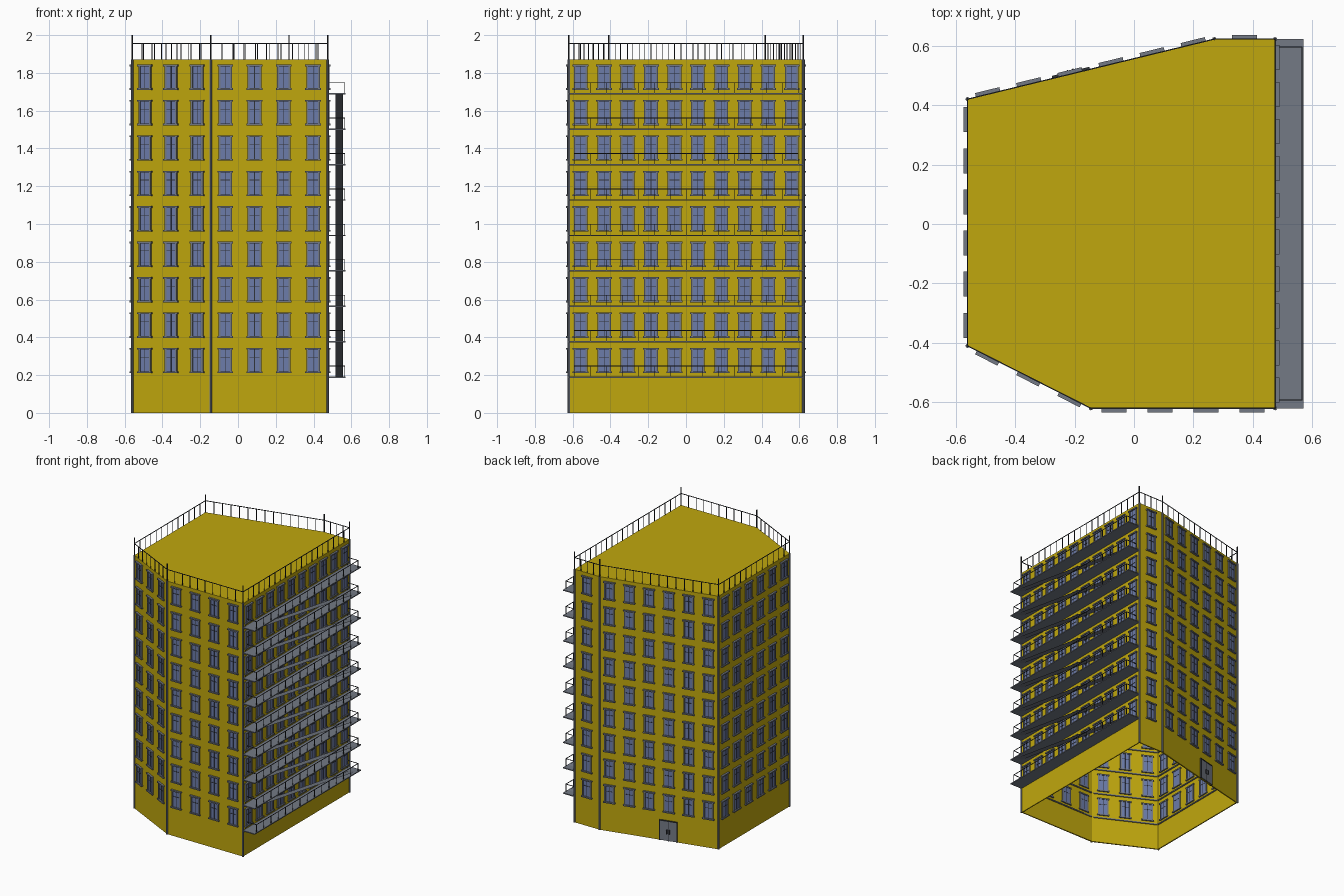
import bpy, bmesh
from math import ceil
from mathutils import Matrix, Vector

cube = bpy.data.objects.get("Cube")
if cube:
    bpy.data.objects.remove(cube)


def material(name, rgb):
    m = bpy.data.materials.new(name)
    m.use_nodes = True
    m.diffuse_color = (*rgb, 1)
    m.node_tree.nodes["Principled BSDF"].inputs["Base Color"].default_value = (*rgb, 1)
    return m


YELLOW = material("yellow wall", (0.53, 0.39, 0.004))
GREY = material("slate grey", (0.175, 0.195, 0.235))
GLASS = material("blue glass", (0.15, 0.20, 0.40))
DARK = material("dark iron", (0.03, 0.033, 0.04))

CORNERS = [Vector(p) for p in ((-.56, -.41, 0), (-.145, -.62, 0), (.475, -.62, 0),
                               (.475, .622, 0), (.27, .622, 0), (-.56, .42, 0))]
WINDOWS = [3, 4, 10, 1, 6, 6]      # windows per storey on each wall
ROOF, STOREY, FLOORS, FIRST = 1.87, 0.1875, 9, 0.19


def box(bm, lo, hi, frame=Matrix()):
    lo, hi = Vector(lo), Vector(hi)
    m = frame @ Matrix.Translation((lo + hi) / 2) @ Matrix.Diagonal((*(hi - lo), 1))
    bmesh.ops.create_cube(bm, size=1, matrix=m)


def finish(bm, name, mat):
    mesh = bpy.data.meshes.new(name)
    bm.to_mesh(mesh)
    bm.free()
    mesh.materials.append(mat)
    ob = bpy.data.objects.new(name, mesh)
    bpy.context.collection.objects.link(ob)
    return ob


def wall_frame(a, b):
    """Local x runs along the wall, local -y points outward."""
    u = (b - a).normalized()
    inward = Vector((-u.y, u.x, 0))
    m = Matrix((u, inward, (0, 0, 1))).transposed().to_4x4()
    return Matrix.Translation(a) @ m


WALLS = []
for i, a in enumerate(CORNERS):
    b = CORNERS[(i + 1) % len(CORNERS)]
    WALLS.append((wall_frame(a, b), (b - a).length, WINDOWS[i]))

# Hollow shell, open underneath
bm = bmesh.new()
base = bm.faces.new([bm.verts.new(c) for c in CORNERS])
top = bmesh.ops.extrude_face_region(bm, geom=[base])["geom"]
bmesh.ops.translate(bm, vec=(0, 0, ROOF), verts=[v for v in top if isinstance(v, bmesh.types.BMVert)])
for f in [f for f in bm.faces if all(v.co.z < 0.01 for v in f.verts)]:
    bm.faces.remove(f)
bmesh.ops.recalc_face_normals(bm, faces=bm.faces)
if max(bm.faces, key=lambda f: f.calc_center_median().z).normal.z < 0:
    bmesh.ops.reverse_faces(bm, faces=bm.faces)
shell = finish(bm, "building_shell", YELLOW)
solid = shell.modifiers.new("wall thickness", "SOLIDIFY")
solid.thickness, solid.offset = 0.01, -1

# Windows with jambs, sill, lintel and glazing bars
glass, frames, bars = bmesh.new(), bmesh.new(), bmesh.new()
for frame, length, count in WALLS:
    for level in range(FLOORS):
        z = FIRST + 0.02 + level * STOREY
        for k in range(count):
            m = frame @ Matrix.Translation((length * (k + .5) / count, 0, z))
            box(glass, (-.028, -.004, .006), (.028, .014, .128), m)
            box(frames, (-.042, -.014, 0), (.042, .018, .009), m)
            box(frames, (-.042, -.014, .125), (.042, .018, .134), m)
            for s in (-1, 1):
                x = s * .031
                box(frames, (x - .005, -.009, .009), (x + .005, .016, .125), m)
            box(bars, (-.0015, -.006, .009), (.0015, .015, .125), m)
            box(bars, (-.027, -.006, .084), (.027, .015, .087), m)
finish(glass, "window_glass", GLASS)
finish(frames, "window_frames", GREY)
finish(bars, "window_bars", DARK)

# Corner pipes and tall roof posts
pipes, posts = bmesh.new(), bmesh.new()
for c in CORNERS:
    bmesh.ops.create_cone(pipes, cap_ends=True, segments=8, radius1=.007, radius2=.007, depth=ROOF,
                          matrix=Matrix.Translation(c + Vector((0, 0, ROOF / 2))))
    bmesh.ops.create_cone(posts, cap_ends=True, segments=6, radius1=.004, radius2=.004, depth=.13,
                          matrix=Matrix.Translation(c + Vector((0, 0, ROOF + .065))))
finish(pipes, "corner_pipes", GREY)
finish(posts, "roof_corner_posts", DARK)


def railing(bm, frame, length, z, height, step, r):
    """Top rail on evenly spaced balusters."""
    box(bm, (0, -r, z + height - 2 * r), (length, r, z + height), frame)
    n = max(1, ceil(length / step))
    for k in range(n + 1):
        x = length * k / n
        box(bm, (x - r, -r, z), (x + r, r, z + height), frame)


# Roof railing
bm = bmesh.new()
for frame, length, _ in WALLS:
    railing(bm, frame, length, ROOF, .088, .065, .002)
finish(bm, "roof_railing", DARK)

# Balconies, their railings and the sloping ramps between them
slabs, rails, ramps = bmesh.new(), bmesh.new(), bmesh.new()
edge = [Vector(p) for p in ((.478, -.592, 0), (.565, -.592, 0), (.565, .595, 0), (.478, .595, 0))]
for level in range(FLOORS):
    z = FIRST + level * STOREY
    box(slabs, (.475, -.62, z - .004), (.57, .622, z + .003))
    for a, b in zip(edge, edge[1:]):
        railing(rails, wall_frame(a, b), (b - a).length, z, .06, .09, .0018)
    if level < FLOORS - 1:
        ramps.faces.new([ramps.verts.new(p) for p in (
            (.515, -.59, z + STOREY), (.557, -.59, z + STOREY), (.557, .59, z), (.515, .59, z))])
finish(slabs, "balcony_slabs", GREY)
finish(rails, "balcony_railings", DARK)
finish(ramps, "balcony_ramps", GREY)

# Thin bands around the inside of the walls
bm = bmesh.new()
for frame, length, _ in WALLS:
    for level in range(FLOORS):
        z = FIRST + level * STOREY
        box(bm, (.01, .009, z - .004), (length - .01, .016, z + .004), frame)
finish(bm, "inner_bands", GREY)

# Double door at the back
frame, length, _ = WALLS[4]
m = frame @ Matrix.Translation((length * .58, 0, 0))
leaves, trim = bmesh.new(), bmesh.new()
for s in (-1, 1):
    x = s * .031
    box(leaves, (x - .029, -.006, .003), (x + .029, .014, .145), m)
    box(trim, (s * .062 - .003, -.009, 0), (s * .062 + .003, .015, .15), m)
    box(trim, (s * .009 - .002, -.016, .055), (s * .009 + .002, -.004, .085), m)
box(trim, (-.065, -.009, .145), (.065, .015, .151), m)
box(trim, (-.002, -.008, 0), (.002, .015, .145), m)
finish(leaves, "door_leaves", GREY)
finish(trim, "door_trim", DARK)
